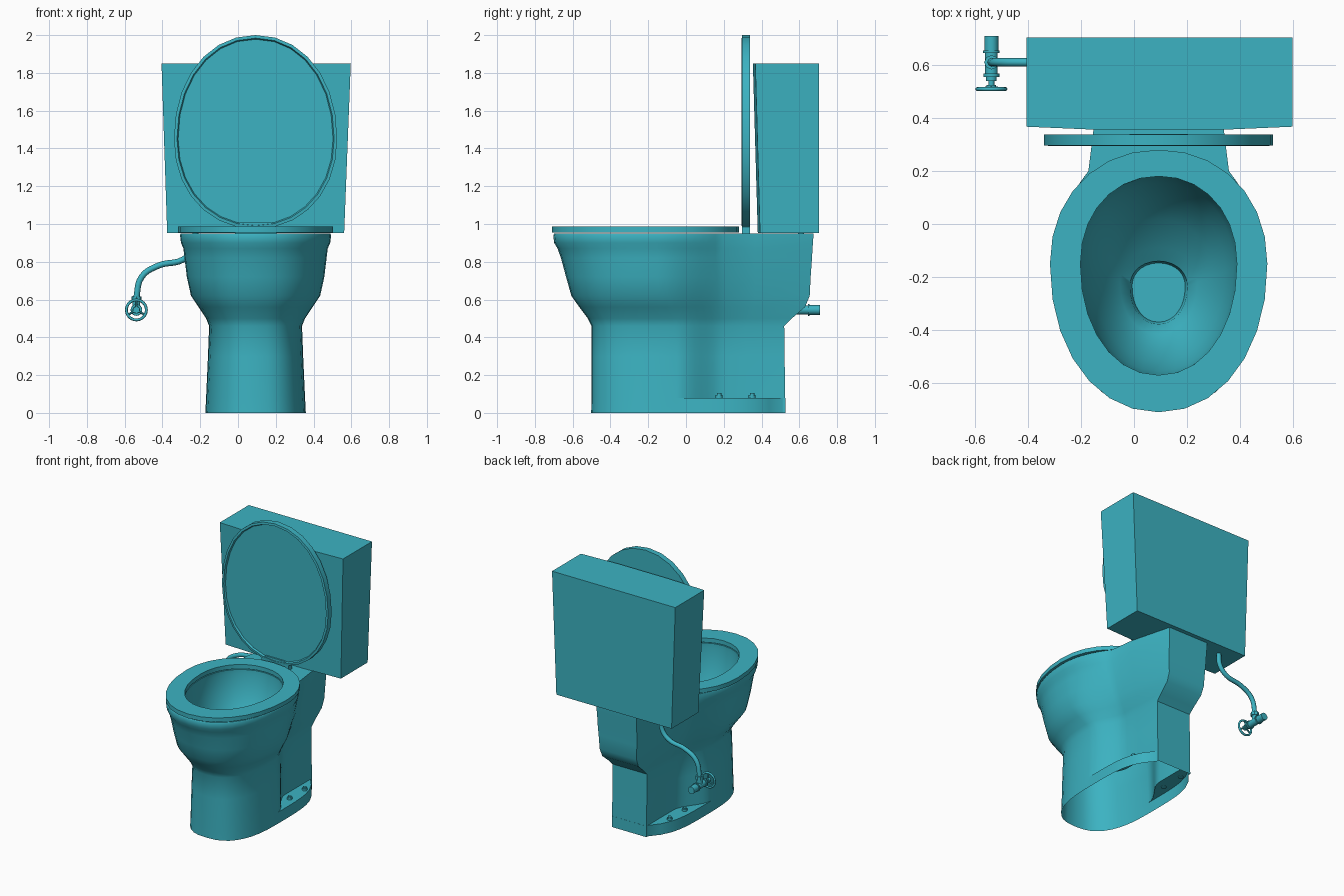
import bpy, bmesh, math
from mathutils import Vector

if "Cube" in bpy.data.objects:
    bpy.data.objects.remove(bpy.data.objects["Cube"])

CX = 0.093  # centre line of the bowl, seat and lid
teal = bpy.data.materials.new("teal_ceramic")
teal.diffuse_color = (0.045, 0.45, 0.54, 1)
teal.use_nodes = True
teal.node_tree.nodes["Principled BSDF"].inputs["Base Color"].default_value = teal.diffuse_color


def finish(obj, angle=35):
    obj.data.materials.append(teal)
    bpy.ops.object.select_all(action='DESELECT')
    obj.select_set(True)
    bpy.context.view_layer.objects.active = obj
    bpy.ops.object.shade_smooth_by_angle(angle=math.radians(angle))
    return obj


def loft(name, rings, cap_start=False, cap_end=False, closed=False, angle=35):
    """Skin a list of equal-length point rings."""
    bm = bmesh.new()
    rows = [[bm.verts.new(p) for p in ring] for ring in rings]
    n = len(rows[0])
    pairs = list(zip(rows, rows[1:])) + ([(rows[-1], rows[0])] if closed else [])
    for a, b in pairs:
        for i in range(n):
            j = (i + 1) % n
            bm.faces.new((a[i], a[j], b[j], b[i]))
    if cap_start:
        bm.faces.new(rows[0])
    if cap_end:
        bm.faces.new(rows[-1])
    bmesh.ops.remove_doubles(bm, verts=bm.verts, dist=1e-4)
    bmesh.ops.recalc_face_normals(bm, faces=bm.faces)
    mesh = bpy.data.meshes.new(name)
    bm.to_mesh(mesh)
    bm.free()
    obj = bpy.data.objects.new(name, mesh)
    bpy.context.collection.objects.link(obj)
    return finish(obj, angle)


def egg_point(a, w, f, c, b, n=2.1):
    """Point at parameter a on an egg: half width w, ends f and b, widest at c."""
    ca, sa = math.cos(a), math.sin(a)
    x = math.copysign(abs(ca) ** (2 / n), ca) * w
    y = math.copysign(abs(sa) ** (2 / n), sa) * ((b - c) if sa > 0 else (c - f))
    return x, c + y


def egg(w, f, c, b, sides=28):
    return [egg_point(2 * math.pi * i / sides, w, f, c, b) for i in range(sides)]


def cylinder(name, a, b, r, sides=16):
    a, b = Vector(a), Vector(b)
    d = b - a
    bpy.ops.mesh.primitive_cylinder_add(vertices=sides, radius=r, depth=d.length, location=(a + b) / 2)
    obj = bpy.context.object
    obj.name = name
    obj.rotation_euler = d.to_track_quat('Z', 'Y').to_euler()
    return finish(obj)


# Bowl and pedestal: rounded front, sides easing into a narrower rear column
def ease(s, k):
    """k < 0: full sides with rounded corners; 0..1: from bulging to S-shaped."""
    if k < 0:
        return 1 - s ** 4.5
    return (1 - k) * (1 - s * s) + k * (1 - s * s * (3 - 2 * s))


def section(f, w, yc, yj, r, rb, b, n, k):
    half = [egg_point(-math.pi / 2 + math.pi / 2 * i / 9, w, f, yc, yc + 1, n) for i in range(9)]
    half += [(r + (w - r) * ease(i / 8, k), yc + (yj - yc) * i / 8) for i in range(9)]
    half += [(r + (rb - r) * .2, yj + (b - yj) * .35), (rb, b), (0, b)]
    return half + [(-x, y) for x, y in reversed(half[1:-1])]


levels = [  # z, front, half width, widest y, join y, column width, back width, back, squareness, ease
    (0.00, -.502, .266, -.05, .51, .14, .14, .527, 2.6, -1),
    (0.08, -.50, .262, -.05, .51, .14, .14, .526, 2.6, -1),
    (0.08, -.50, .262, -.05, .21, .14, .14, .525, 2.6, 1),
    (0.30, -.50, .252, -.05, .21, .145, .14, .522, 2.6, 1),
    (0.46, -.50, .246, -.06, .21, .15, .14, .52, 2.5, 1),
    (0.50, -.52, .262, -.08, .21, .165, .143, .56, 2.4, .9),
    (0.56, -.565, .302, -.11, .21, .19, .147, .63, 2.3, .75),
    (0.62, -.607, .342, -.14, .21, .21, .15, .655, 2.25, .6),
    (0.72, -.635, .364, -.15, .21, .235, .155, .66, 2.2, .4),
    (0.82, -.662, .376, -.15, .2, .255, .16, .667, 2.2, .2),
    (0.87, -.68, .382, -.15, .2, .262, .16, .67, 2.2, .1),
    (0.90, -.698, .395, -.15, .2, .265, .162, .672, 2.2, 0),
    (0.94, -.703, .40, -.15, .2, .265, .163, .675, 2.2, 0),
    (0.95, -.698, .396, -.15, .2, .265, .163, .675, 2.2, 0)]
rings = [[(CX + x, y, z) for x, y in section(*s)] for z, *s in levels]

# Inside of the bowl, down to the drain
inner = [(.95, .295, -.57, -.15, .18), (.92, .297, -.57, -.15, .178), (.80, .283, -.555, -.16, .155),
         (.68, .25, -.52, -.18, .10), (.57, .20, -.47, -.2, .02), (.49, .145, -.415, -.22, -.09),
         (.455, .108, -.378, -.235, -.14), (.40, .10, -.37, -.235, -.147)]
rim = section(*levels[-1][1:])
for z, w, f, c, b in inner:
    ring = []
    for x, y in rim:
        dy = (y + .15) / (.56 if y < -.15 else .43)
        px, py = egg_point(math.atan2(dy, x / .4), w, f, c, b)
        ring.append((CX + px, py, z))
    rings.append(ring)
loft("bowl_and_pedestal", rings, cap_end=True, angle=40)

# Seat ring
outer, hole = egg(.41, -.71, -.15, .28), egg(.295, -.57, -.15, .18)
loft("seat", [[(CX + x, y, z) for x, y in pts] for pts, z in
              ((outer, .956), (outer, .987), (hole, .987), (hole, .956))], closed=True)

# Raised lid with a shallow recess on the front
def lid_ring(inset, y):
    return [(CX + x, y, z) for x, z in egg(.432 - inset, .975 + inset, 1.45, 2.0 - inset)]


loft("lid", [lid_ring(0, .338), lid_ring(0, .297), lid_ring(.016, .295), lid_ring(.022, .308)],
     cap_start=True, cap_end=True)

# Tapered hinge tab under the lid
loft("lid_hinge", [[(CX - w, .297, z), (CX + w, .297, z), (CX + w, .34, z), (CX - w, .34, z)]
                   for w, z in ((.11, .945), (.11, .985), (.08, 1.01))], cap_start=True, cap_end=True)

# Tank, tapering downward with a slightly bowed front
def tank_ring(z, x0, x1, side_y, mid_y):
    return [(x0, .703, z), (x0, side_y, z), (x0 + .3, mid_y, z),
            (x1 - .3, mid_y, z), (x1, side_y, z), (x1, .703, z)]


loft("tank", [tank_ring(.952, -.375, .562, .392, .38), tank_ring(1.85, -.405, .597, .367, .354)],
     cap_start=True, cap_end=True, angle=1)

# Floor bolts on the plinth ledge
for s in (-1, 1):
    for y in (.175, .35):
        cylinder("floor_bolt", (CX + s * .205, y, .075), (CX + s * .205, y, .094), .018, 12)
        cylinder("floor_bolt_tip", (CX + s * .205, y, .09), (CX + s * .205, y, .104), .012, 12)

# Water supply pipe
curve = bpy.data.curves.new("supply_pipe", 'CURVE')
curve.dimensions = '3D'
curve.bevel_depth = .016
curve.bevel_resolution = 2
curve.use_fill_caps = True
path = [(-.225, .96), (-.235, .87), (-.29, .812), (-.42, .78), (-.51, .72), (-.54, .60)]
spline = curve.splines.new('BEZIER')
spline.resolution_u = 5
spline.bezier_points.add(len(path) - 1)
for p, (x, z) in zip(spline.bezier_points, path):
    p.co = (x, .61, z)
    p.handle_left_type = p.handle_right_type = 'AUTO'
pipe = bpy.data.objects.new("supply_pipe", curve)
pipe.data.materials.append(teal)
bpy.context.collection.objects.link(pipe)

# Shut-off valve: body, collars, wall stub and stem
VX, VY, VZ = -.538, .61, .545
cylinder("valve_neck", (VX, VY, VZ), (VX, VY, .62), .02)
cylinder("valve_nut", (VX, VY, .59), (VX, VY, .617), .027, 8)
for name, y0, y1, r in (("valve_body", .56, .65, .024), ("wall_stub", .645, .71, .026),
                        ("rear_collar", .645, .655, .031), ("front_collar", .555, .567, .03),
                        ("packing_nut", .54, .556, .02), ("valve_stem", .505, .545, .011),
                        ("wheel_hub", .503, .525, .018)):
    cylinder(name, (VX, y0, VZ), (VX, y1, VZ), r)

# Hand wheel with three spokes
bpy.ops.mesh.primitive_torus_add(major_radius=.053, minor_radius=.0075, major_segments=24, minor_segments=8,
                                 location=(VX, .509, VZ), rotation=(math.pi / 2, 0, 0))
bpy.context.object.name = "hand_wheel"
finish(bpy.context.object, 60)
for i in range(3):
    a = math.pi / 2 + i * math.tau / 3
    cylinder("wheel_spoke", (VX, .515, VZ), (VX + .05 * math.cos(a), .509, VZ + .05 * math.sin(a)), .006, 8)
